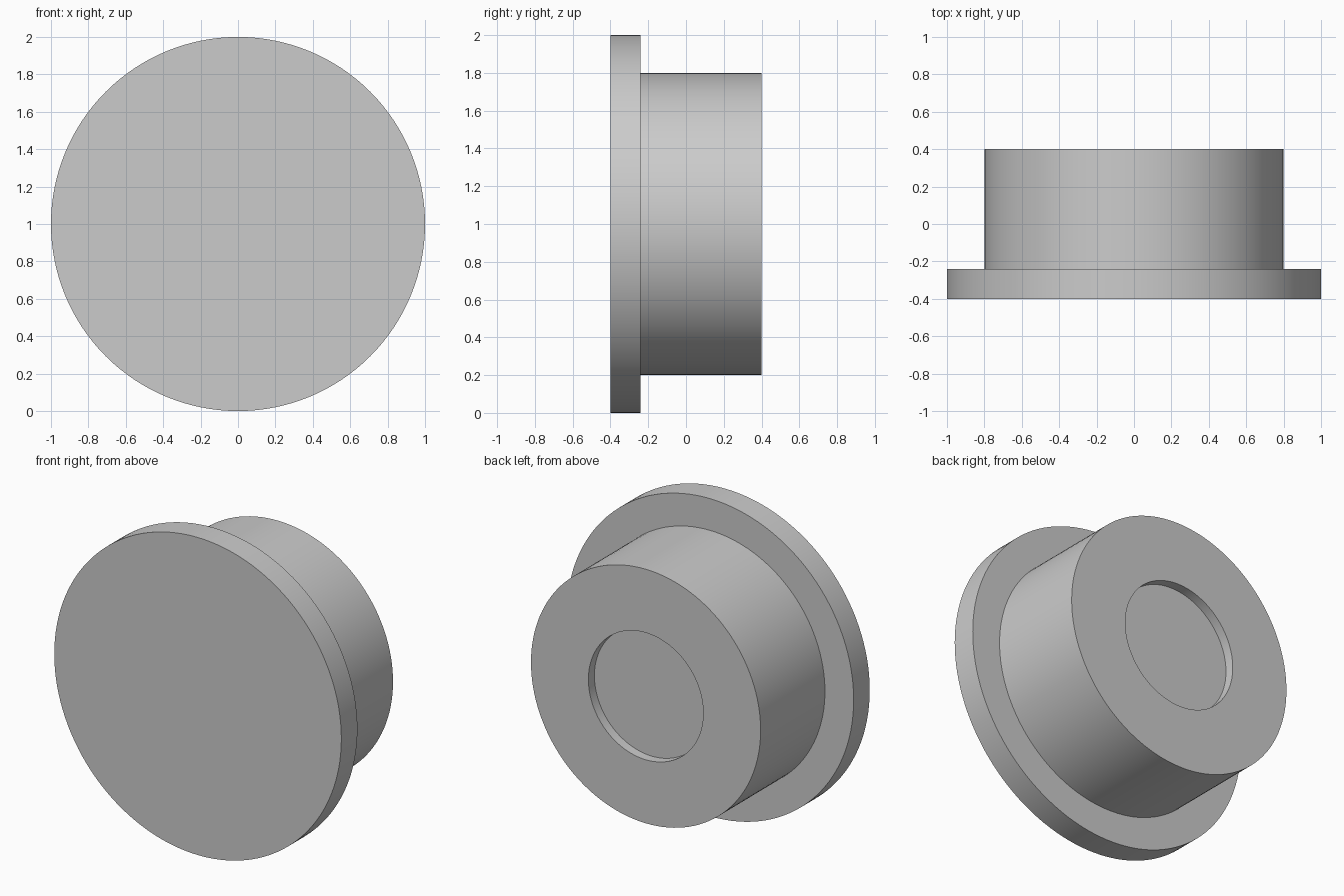
import bpy
import bmesh
import math
from mathutils import Matrix, Vector

default_cube = bpy.data.objects.get("Cube")
if default_cube:
    bpy.data.objects.remove(default_cube, do_unlink=True)

SEGMENTS = 128

# Plain grey material
grey = bpy.data.materials.new("light grey")
grey.use_nodes = True
colour = (0.6, 0.6, 0.6, 1.0)
grey.diffuse_color = colour
grey.node_tree.nodes["Principled BSDF"].inputs["Base Color"].default_value = colour


def lathe(name, profile):
    """Turn a (radius, y) profile around the y axis, at height z = 1."""
    bm = bmesh.new()
    rings = []
    for radius, y in profile:
        ring = []
        for i in range(SEGMENTS):
            a = math.tau * i / SEGMENTS
            ring.append(bm.verts.new((radius * math.cos(a), y, 1 + radius * math.sin(a))))
        rings.append(ring)
    for inner, outer in zip(rings, rings[1:]):
        for i in range(SEGMENTS):
            j = (i + 1) % SEGMENTS
            bm.faces.new((inner[i], inner[j], outer[j], outer[i]))
    # Flat discs close both ends
    bm.faces.new(rings[0])
    bm.faces.new(rings[-1])
    bmesh.ops.recalc_face_normals(bm, faces=bm.faces)

    mesh = bpy.data.meshes.new(name)
    bm.to_mesh(mesh)
    bm.free()
    mesh.materials.append(grey)
    obj = bpy.data.objects.new(name, mesh)
    bpy.context.collection.objects.link(obj)
    bpy.ops.object.select_all(action="DESELECT")
    obj.select_set(True)
    bpy.context.view_layer.objects.active = obj
    bpy.ops.object.shade_smooth_by_angle(angle=math.radians(30))
    return obj


# Front flange, stepped body and shallow round recess in the back
lathe("flanged_plug", [
    (1.0, -0.4), (1.0, -0.24),
    (0.8, -0.24), (0.8, 0.4),
    (0.4, 0.4), (0.4, 0.34),
])
